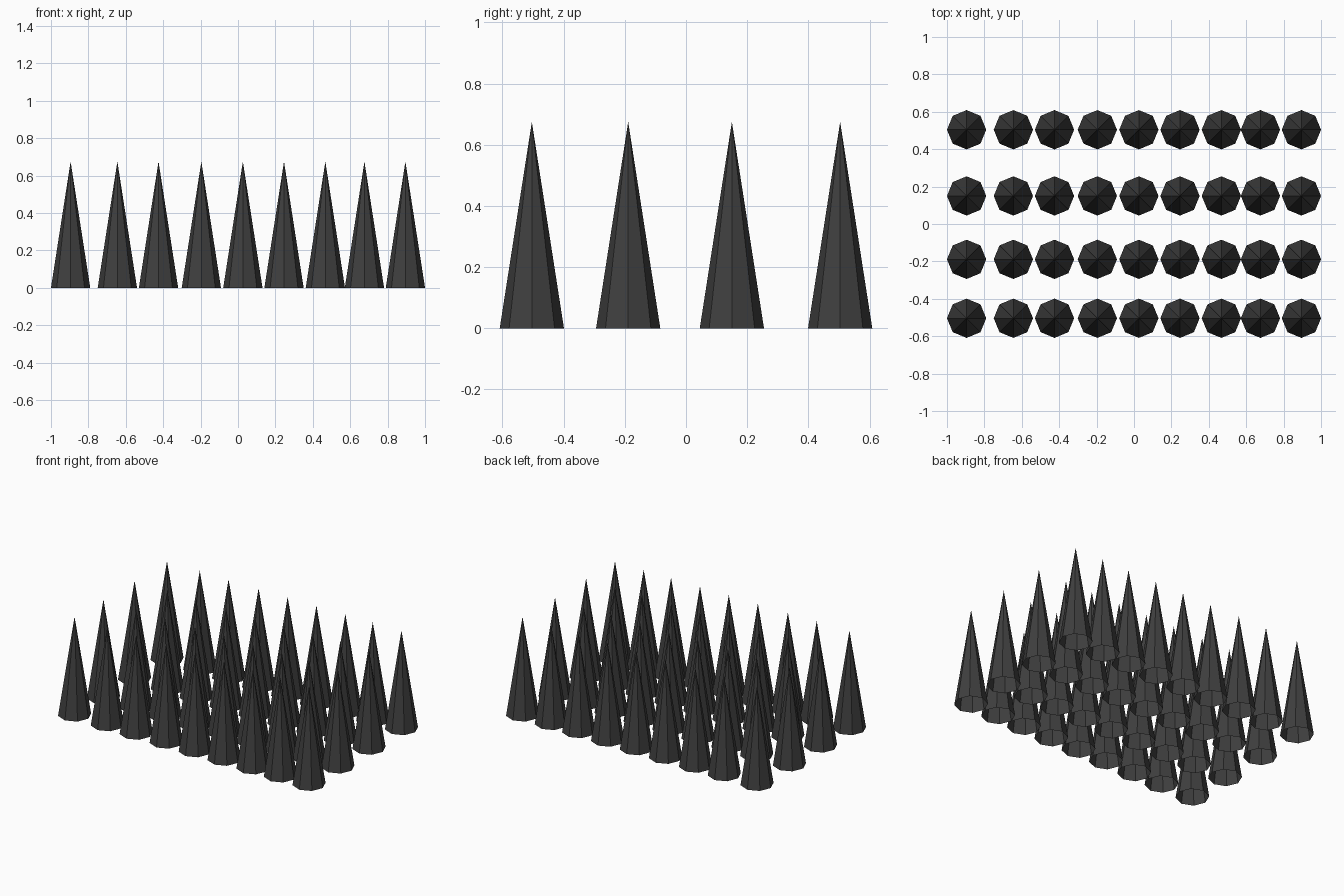
import bpy

if "Cube" in bpy.data.objects:
    bpy.data.objects.remove(bpy.data.objects["Cube"])

RADIUS, HEIGHT = 0.105, 0.675
COLUMNS = [-0.895, -0.645, -0.425, -0.196, 0.026, 0.246, 0.467, 0.676, 0.895]
ROWS = [-0.504, -0.189, 0.15, 0.504]

dark = bpy.data.materials.new("dark_spike")
dark.diffuse_color = (0.05, 0.05, 0.05, 1)
dark.use_nodes = True
dark.node_tree.nodes["Principled BSDF"].inputs["Base Color"].default_value = dark.diffuse_color

# One eight-sided spike, open at the base
bpy.ops.mesh.primitive_cone_add(vertices=8, radius1=RADIUS, radius2=0, depth=HEIGHT,
                                end_fill_type='NOTHING')
first = bpy.context.object
mesh = first.data
mesh.name = "spike"
mesh.materials.append(dark)
bpy.data.objects.remove(first)

# Grid of spikes sharing the same mesh
for r, y in enumerate(ROWS):
    for c, x in enumerate(COLUMNS):
        spike = bpy.data.objects.new(f"spike_row{r + 1}_column{c + 1}", mesh)
        spike.location = (x, y, HEIGHT / 2)
        bpy.context.collection.objects.link(spike)
